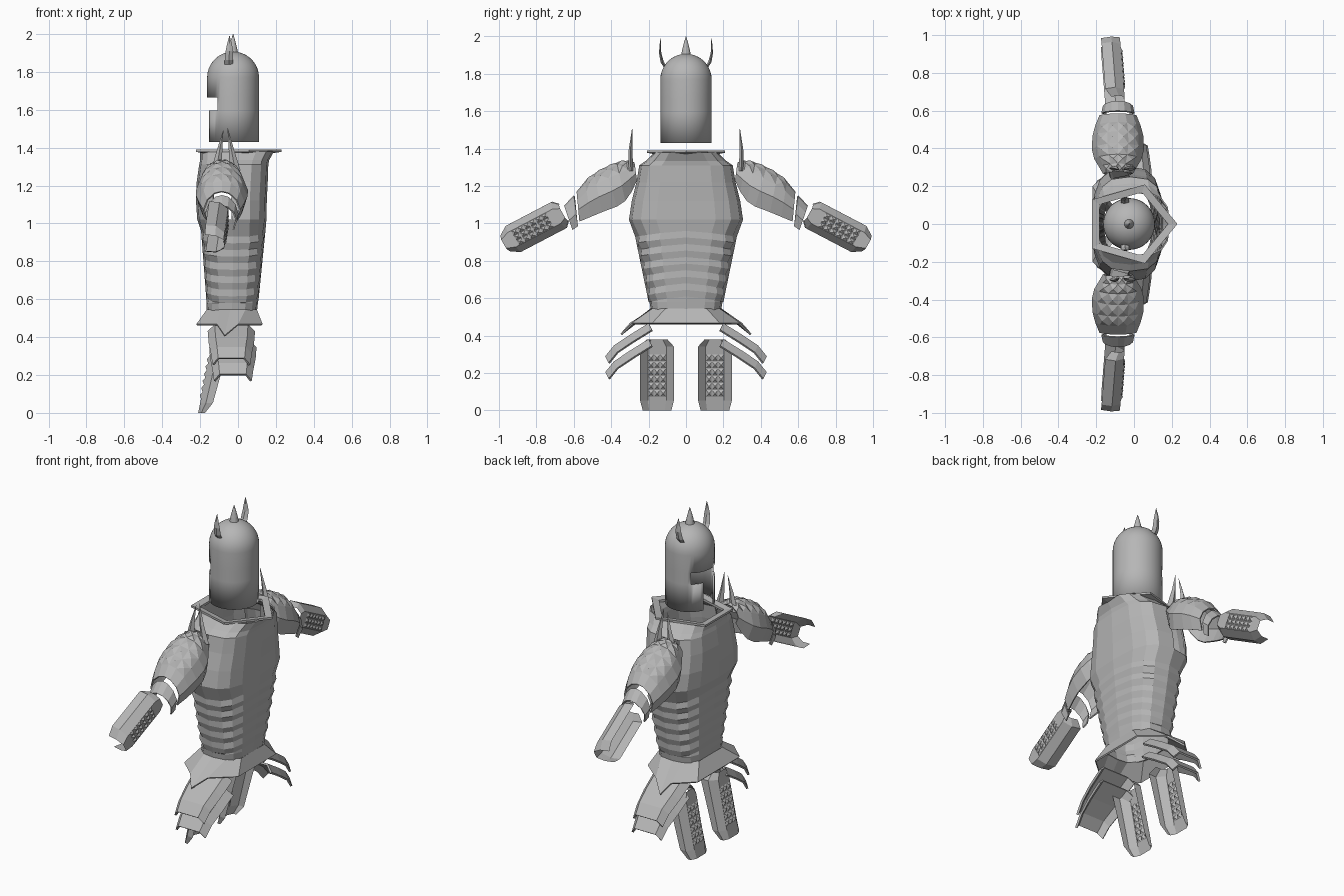
import bpy, bmesh, math
from mathutils import Vector as V

if "Cube" in bpy.data.objects:
    bpy.data.objects.remove(bpy.data.objects["Cube"])

steel = bpy.data.materials.new("plain_steel_grey")
steel.diffuse_color = (0.47, 0.47, 0.47, 1)
steel.use_nodes = True
steel.node_tree.nodes["Principled BSDF"].inputs["Base Color"].default_value = steel.diffuse_color


def finish(name, bm, mirror=False, thick=0.0):
    bmesh.ops.recalc_face_normals(bm, faces=bm.faces)
    me = bpy.data.meshes.new(name)
    bm.to_mesh(me)
    bm.free()
    me.materials.append(steel)
    ob = bpy.data.objects.new(name, me)
    bpy.context.collection.objects.link(ob)
    if thick:
        m = ob.modifiers.new("thickness", 'SOLIDIFY')
        m.thickness = thick
        m.offset = -1
    if mirror:
        m = ob.modifiers.new("mirror", 'MIRROR')
        m.use_axis = (False, True, False)
        m.use_mirror_merge = False
    return ob


def loft(rings, closed=True, caps=False, loop=False):
    """Bridge a list of equal-length point rings."""
    bm = bmesh.new()
    vs = [[bm.verts.new(p) for p in r] for r in rings]
    n = len(rings[0])
    for i in range(len(vs) if loop else len(vs) - 1):
        a, b = vs[i], vs[(i + 1) % len(vs)]
        for j in range(n if closed else n - 1):
            k = (j + 1) % n
            bm.faces.new((a[j], a[k], b[k], b[j]))
    if caps:
        bm.faces.new(vs[0])
        bm.faces.new(vs[-1])
    return bm


# Helmet: domed tube with a T-shaped visor opening facing -x
HX, R, SEG = -0.026, 0.137, 48
prof = [(R, 1.43), (R, 1.595), (R, 1.665), (R, 1.77)]
prof += [(R * math.cos(a), 1.77 + R * math.sin(a)) for a in [math.radians(d) for d in range(10, 90, 10)] + [1.56]]
bm = loft([[(HX + r * math.cos(2 * math.pi * j / SEG), r * math.sin(2 * math.pi * j / SEG), z)
            for j in range(SEG)] for r, z in prof])
cut = []
for f in bm.faces:
    c = f.calc_center_median()
    off = abs(math.degrees(math.atan2(c.y, -(c.x - HX))))
    if (1.6 < c.z < 1.66 and off < 50) or (c.z < 1.6 and off < 20):
        cut.append(f)
bmesh.ops.delete(bm, geom=cut, context='FACES')
helmet = finish("helmet", bm, thick=0.01)
bpy.context.view_layer.objects.active = helmet
helmet.select_set(True)
bpy.ops.object.shade_smooth_by_angle(angle=math.radians(35))
helmet.select_set(False)


# Spikes: tapered diamonds along a path of (x, y, z, half x, half y)
def spike(name, path, mirror=True, sides=4):
    rings = []
    for x, y, z, a, b in path:
        rings.append([(x + a * math.cos(2 * math.pi * k / sides), y + b * math.sin(2 * math.pi * k / sides), z)
                      for k in range(sides)])
    finish(name, loft(rings, caps=True), mirror)


spike("crest_spike", [(HX, 0, 1.89, .028, .028), (HX, 0, 1.93, .02, .02), (HX, 0, 1.97, .01, .01),
                      (HX, 0, 2.0, .001, .001)], False, 16)
spike("helmet_horn", [(-.048, .112, 1.84, .022, .01), (-.048, .127, 1.862, .022, .009), (-.045, .138, 1.91, .02, .006),
                      (-.045, .138, 1.95, .012, .004), (-.045, .135, 1.99, .001, .001)])
for x0, x1, top, nm in ((-.115, -.078, 1.49, "front"), (-.015, -.055, 1.505, "rear")):
    spike("shoulder_spike_" + nm, [(x0, .295, 1.28, .028, .014), ((x0 + x1) / 2, .297, 1.39, .014, .01),
                                   (x1, .288, top, .001, .001)])

# Breastplate: boxy tube with ribbed flanks and open arm holes
prof = [(.535, -.165, .10, .188), (.58, -.167, .105, .195)]
for i in range(11):
    t = i / 10
    prof.append((.61 + .035 * i, -.168 - .027 * t, .11 + .035 * t, .2 + .072 * t))
prof += [(1.02, -.215, .15, .305), (1.12, -.222, .152, .29), (1.22, -.218, .157, .265), (1.31, -.205, .16, .25),
         (1.335, -.2, .165, .215), (1.38, -.2, .19, .17)]
rings = []
for i, (z, x0, x1, hy) in enumerate(prof):
    ring = []
    for j in range(16):
        a = 2 * math.pi * j / 16
        c, s = math.cos(a), math.sin(a)
        rib = 1
        if 1 < i < 13 and abs(c) > .3 and abs(s) > .3:
            rib = 1.015 if i % 2 else .965
        x = (x0 + x1) / 2 + rib * (x1 - x0) / 2 * math.copysign(abs(c) ** .68, c)
        y = rib * hy * math.copysign(abs(s) ** .68, s)
        ring.append((x, y, z - (.03 * abs(s) if 1 < i < 13 else 0)))
    rings.append(ring)
bm = loft(rings)
holes = [f for f in bm.faces if 1.03 < f.calc_center_median().z < 1.3
         and abs(f.calc_center_median().y) > .22 and -.12 < f.calc_center_median().x < -.035]
bmesh.ops.delete(bm, geom=holes, context='FACES')
finish("breastplate", bm, thick=0.008)


# Collar: flat pentagonal ring pointing backwards
def pent(r, z):
    return [(-.02 + r * math.cos(2 * math.pi * k / 5), .88 * r * math.sin(2 * math.pi * k / 5), z) for k in range(5)]


finish("collar", loft([pent(.25, 1.39), pent(.25, 1.378), pent(.2, 1.37), pent(.2, 1.384)], loop=True))

# Waist skirt: flared band with a hanging point at each side
half_low = [(.13, .18, .468), (.0, .29, .468), (-.07, .35, .41), (-.11, .3, .468), (-.22, .2, .468)]
half_top = [(.10, .11, .545), (.04, .18, .545), (-.04, .19, .545), (-.1, .18, .545), (-.165, .11, .545)]


def both(h):
    return h + [(x, -y, z) for x, y, z in reversed(h)]


finish("waist_skirt", loft([both(half_top), both(half_low)]), thick=0.01)

# Hip plates: two overlapping arched plates per side
for nm, dx, dz in (("upper", -.035, 0), ("lower", -.027, -.085)):
    rings = []
    for y, z, w in ((.2, .467, .125), (.3, .405, .12), (.385, .348, .108), (.432, .29, .1)):
        rings.append([(dx + w * f, y - d * .5, z + dz - d) for f, d in ((-1, .035), (-.7, 0), (.7, 0), (1, .035))])
    finish(nm + "_hip_plate", loft(rings, closed=False), True, 0.012)


# Arched arm plates: rings given as top (y, z), bottom (y, z), half width
def arch(rows):
    shape = ((-.8, 1), (-1, .6), (-.8, .28), (-.4, .06), (0, 0), (.4, .06), (.8, .28), (1, .6), (.8, 1))
    return loft([[(-.085 + w * f, ty + (by - ty) * d, tz + (bz - tz) * d) for f, d in shape]
                 for ty, tz, by, bz, w in rows], closed=False)


bm = arch([(.275, 1.325, .262, 1.23, .08), (.32, 1.335, .29, 1.17, .10), (.37, 1.325, .325, 1.12, .125),
           (.43, 1.30, .37, 1.09, .138), (.49, 1.265, .45, 1.06, .135), (.54, 1.225, .51, 1.035, .12),
           (.585, 1.17, .57, 1.01, .098)])
bmesh.ops.recalc_face_normals(bm, faces=bm.faces)
tops = [f for f in bm.faces if abs(f.normal.z) > .45 and f.calc_center_median().y < .54
        and f.calc_center_median().z > 1.17]
up = sum(f.normal.z for f in tops)
bmesh.ops.poke(bm, faces=tops, offset=.012 if up > 0 else -.012)
finish("pauldron", bm, True, 0.008)
finish("elbow_band", arch([(.60, 1.15, .578, .985, .088), (.652, 1.095, .607, .965, .08)]), True, 0.008)


# Studded limb guards: chamfered C-section shells with pyramid studs
def guard(name, P, T, W, D, end_w, end_d):
    P, T, W, D = V(P), V(T), V(W), V(D)
    shape = ((-1, 1), (-1, .45), (-.55, 0), (.55, 0), (1, .45), (1, 1))
    rows = ((0, .62, .7), (.1, 1, 1), (.86, 1, 1 if end_d > .5 else .75), (1, end_w, end_d))
    bm = loft([[P + T * t + W * (u * w) + D * (d * k) for u, d in shape] for t, w, k in rows], closed=False)
    n = T.normalized().cross(W.normalized())
    for i in range(6):
        for j in (-1, 0, 1):
            c = P + T * (.26 + .1 * i) + W * (.36 * j)
            a, b = T * .045, W * .16
            base = [bm.verts.new(c + q) for q in (a + b, a - b, -a - b, -a + b)]
            for tip in (c + n * .01, c - n * .01):
                v = bm.verts.new(tip)
                for k in range(4):
                    bm.faces.new((base[k], base[(k + 1) % 4], v))
    finish(name, bm, True)


# Greaves open backwards, forearm guards open forwards
guard("greave", (-.135, .155, .38), (-.075, 0, -.38), (0, .09, 0), (.09, 0, 0), .85, .4)
guard("forearm_guard", (-.05, .66, 1.055), (-.025, .315, -.165), (0, .04, .07), (-.1, -.015, .008), .6, 1)
